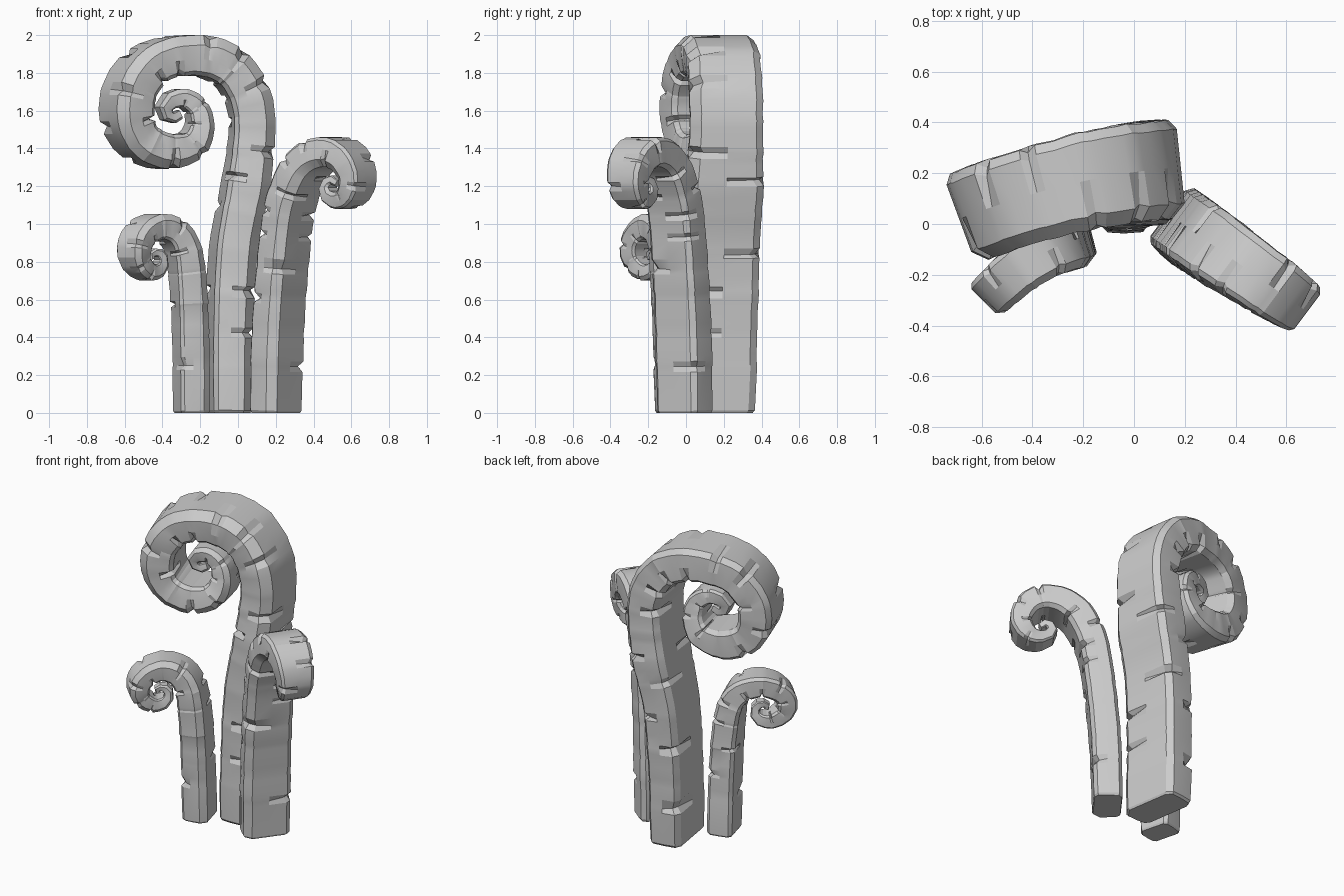
import bpy, bmesh, math, random
from mathutils import Vector

if "Cube" in bpy.data.objects:
    bpy.data.objects.remove(bpy.data.objects["Cube"])

# chamfered bar: (in-plane thickness, sideways width); corner pairs with a mid point between
SECTION = [(1, .8), (.74, 1), (0, 1.02), (-.76, 1), (-1, .8), (-1, 0),
           (-1, -.8), (-.8, -.95), (-.2, -1.02), (.5, -1.05), (1, -.76), (1, 0)]
CORNERS = [(0, 1), (3, 4), (6, 7), (9, 10)]


def catmull(p, i, u):
    a, b, c, d = (p[min(max(j, 0), len(p) - 1)] for j in (i - 1, i, i + 1, i + 2))
    return b + .5 * u * (c - a + u * (2 * a - 5 * b + 4 * c - d + u * (3 * (b - c) + d - a)))


def curled_frond(name, path, bend, slope, ratio, seed, lean=0, flare=0):
    """Sweep the section along an (x, z, half thickness) path bent in plan by y = bend(x)."""
    rng = random.Random(seed)
    ctrl = [Vector(p) for p in path]
    dense = [catmull(ctrl, i, k / 20) for i in range(len(ctrl) - 1) for k in range(20)] + [ctrl[-1]]
    low = [max(0, 1 - p.y / ctrl[4].y) for p in dense]  # 1 at the foot, 0 at the curl
    pos = [Vector((p.x, bend(p.x) + lean * f, p.y)) for p, f in zip(dense, low)]
    dist = [0]
    for a, b in zip(pos, pos[1:]):
        dist.append(dist[-1] + (b - a).length)

    def index(s):
        return min(range(len(dist)), key=lambda i: abs(dist[i] - s))

    # ring stations, each notch being three close rings; the fine tip stays plain
    rings, s = [(0, 0), (.015, 0)], .24
    while s < dist[-1] - .02:
        t = dense[index(s)].z
        if t > .045:
            rings += [(s - .26 * t, 0), (s, 1), (s + .26 * t, 0), (s + .8 * t, 0)]
            s += t * (rng.uniform(1.7, 2.3) if low[index(s)] > .3 else rng.uniform(1.35, 1.6))
        else:
            rings.append((s, 0))
            s += 1.2 * t
    rings.append((dist[-1], 0))

    bm = bmesh.new()
    loops, last, turn = [], -1, rng.randrange(4)
    for s, notch in rings:
        i = index(s)
        if i <= last:
            continue
        last = i
        t = dense[i].z
        tan = (pos[min(i + 1, len(pos) - 1)] - pos[max(i - 1, 0)]).normalized()
        if i == 0:
            tan = Vector((0, 0, 1))
        side = Vector((-slope(pos[i].x), 1, 0)).normalized()
        out = side.cross(tan).normalized()
        cut = {}
        if notch:  # chip one or two corners, moving round the section
            turn += rng.choice((1, 2, 3))
            chips = [turn % 4] + ([(turn + 2) % 4] if rng.random() < (.1 if low[i] > .3 else .7) else [])
            for c in chips:
                depth = rng.uniform(.68, .8)
                cut.update({k: depth for k in CORNERS[c]})
        size = .93 if i == 0 else rng.uniform(.98, 1.02)
        loop = []
        for k, (n, w) in enumerate(SECTION):
            f = cut.get(k, 1)
            wide = w * ratio * (1 + flare * low[i]) * (f + 1) / 2
            loop.append(bm.verts.new(pos[i] + t * size * (out * n * f + side * wide)))
        loops.append(loop)
    count = len(SECTION)
    for a, b in zip(loops, loops[1:]):
        for k in range(count):
            j = (k + 1) % count
            bm.faces.new((a[k], a[j], b[j], b[k]))
    bm.faces.new(loops[0])
    bm.faces.new(loops[-1])
    bmesh.ops.recalc_face_normals(bm, faces=bm.faces)
    mesh = bpy.data.meshes.new(name)
    bm.to_mesh(mesh)
    bm.free()
    ob = bpy.data.objects.new(name, mesh)
    bpy.context.collection.objects.link(ob)
    bpy.ops.object.select_all(action='DESELECT')
    ob.select_set(True)
    bpy.context.view_layer.objects.active = ob
    bpy.ops.object.shade_smooth_by_angle(angle=math.radians(18))


# tall frond curling left
curled_frond("large_frond", [
    (-.05, 0, .104), (-.045, .5, .106), (-.02, .9, .11), (.04, 1.2, .113), (.075, 1.5, .11),
    (.05, 1.68, .11), (-.04, 1.82, .11), (-.17, 1.885, .11), (-.32, 1.89, .105),
    (-.46, 1.85, .105), (-.56, 1.74, .105), (-.59, 1.6, .105), (-.555, 1.47, .098),
    (-.46, 1.4, .095), (-.35, 1.385, .088), (-.25, 1.42, .078), (-.205, 1.51, .065),
    (-.22, 1.61, .056), (-.29, 1.665, .05), (-.37, 1.65, .044), (-.395, 1.6, .036),
    (-.36, 1.56, .03), (-.31, 1.58, .025)],
    lambda x: .22 + .163 * (x - .16) - .197 * (x - .16) * (x + .3),
    lambda x: .163 - .197 * (2 * x + .14), 1.72, 3, -.035, .1)

# medium frond curling right and forward
curled_frond("medium_frond", [
    (.2, 0, .088), (.215, .5, .088), (.26, 1.0, .087), (.31, 1.2, .086), (.38, 1.325, .085),
    (.48, 1.38, .08), (.575, 1.355, .076), (.63, 1.26, .068), (.615, 1.17, .06),
    (.56, 1.125, .047), (.495, 1.145, .037), (.475, 1.2, .03), (.505, 1.235, .024), (.535, 1.215, .018)],
    lambda x: -.01 - .69 * (x - .2), lambda x: -.75, 1.6, 8)

# small frond curling left and forward
curled_frond("small_frond", [
    (-.245, 0, .08), (-.25, .4, .08), (-.265, .7, .078), (-.295, .88, .075), (-.36, .965, .07),
    (-.45, .985, .066), (-.525, .935, .062), (-.55, .86, .06), (-.535, .79, .053), (-.48, .745, .045),
    (-.425, .76, .036), (-.405, .81, .028), (-.43, .85, .023), (-.465, .84, .018), (-.46, .815, .015)],
    lambda x: -.062 + .333 * (x + .2) - 1.25 * (x + .2) * (x + .35),
    lambda x: .333 - 1.19 * (2 * x + .55), 1.42, 5, .02, -.08)
